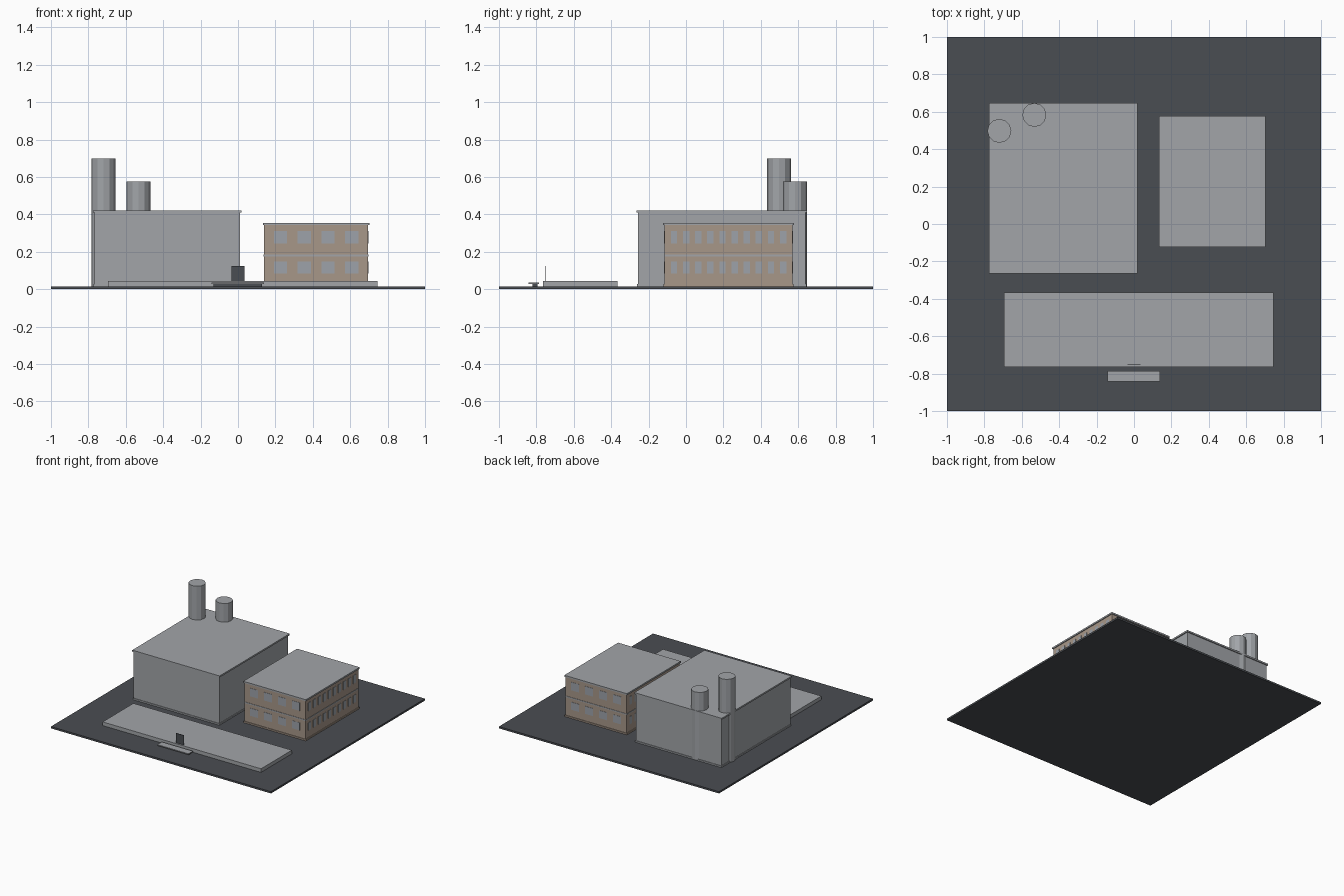
import bpy

cube = bpy.data.objects.get("Cube")
if cube:
    bpy.data.objects.remove(cube, do_unlink=True)


def material(name, rgb):
    m = bpy.data.materials.new(name)
    m.use_nodes = True
    m.diffuse_color = (*rgb, 1)
    m.node_tree.nodes["Principled BSDF"].inputs["Base Color"].default_value = (*rgb, 1)
    return m


CONCRETE = material("concrete grey", (0.36, 0.375, 0.395))
ASPHALT = material("dark asphalt", (0.068, 0.074, 0.084))
BRICK = material("tan brick", (0.39, 0.31, 0.25))
GLASS = material("window grey", (0.34, 0.365, 0.40))

GROUND = 0.015


def box(name, x, y, z, mat):
    """Box from (min, max) pairs along each axis."""
    bpy.ops.mesh.primitive_cube_add(size=1, location=[sum(p) / 2 for p in (x, y, z)])
    ob = bpy.context.object
    ob.name = name
    ob.scale = [p[1] - p[0] for p in (x, y, z)]
    bpy.ops.object.transform_apply(location=False, rotation=False, scale=True)
    ob.data.materials.append(mat)
    return ob


def grow(span, d):
    return (span[0] - d, span[1] + d)


def building(name, x, y, top, mat, lip):
    """Walls with a slightly wider plinth and flat roof slab."""
    box(name + "_walls", x, y, (GROUND, top - 0.01), mat)
    box(name + "_plinth", grow(x, 0.005), grow(y, 0.005), (GROUND, GROUND + 0.012), mat)
    box(name + "_roof", grow(x, lip), grow(y, lip), (top - 0.013, top), CONCRETE)


# Ground and forecourt
box("ground", (-1, 1), (-1, 1), (0, GROUND), ASPHALT)
box("forecourt_platform", (-0.695, 0.745), (-0.765, -0.365), (GROUND, 0.045), CONCRETE)
box("entrance_panel", (-0.035, 0.035), (-0.754, -0.75), (0.045, 0.125), ASPHALT)
box("entrance_bench_top", (-0.143, 0.14), (-0.843, -0.785), (0.028, 0.036), CONCRETE)
box("entrance_bench_base", (-0.13, 0.127), (-0.82, -0.795), (GROUND, 0.028), ASPHALT)

# Main hall and office
building("hall", (-0.768, 0.01), (-0.257, 0.638), 0.422, CONCRETE, 0.008)
OX, OY = (0.14, 0.695), (-0.115, 0.57)
building("office", OX, OY, 0.355, BRICK, 0.007)
box("office_string_course", grow(OX, 0.003), grow(OY, 0.003), (0.176, 0.186), CONCRETE)

# Office windows: thin plates on all four sides, two storeys
for storey, z in (("lower", (0.085, 0.148)), ("upper", (0.245, 0.312))):
    for i in range(4):
        c = sum(OX) / 2 + (i - 1.5) * 0.127
        for side, y in (("front", OY[0]), ("back", OY[1])):
            box(f"{side}_{storey}_window_{i}", grow((c, c), 0.035), grow((y, y), 0.002), z, GLASS)
    for i in range(10):
        c = sum(OY) / 2 + (i - 4.5) * 0.0648
        for side, x in (("right", OX[0]), ("left", OX[1])):
            box(f"{side}_{storey}_window_{i}", grow((x, x), 0.002), grow((c, c), 0.017), z, GLASS)

# Faceted chimneys running from the ground up through the roof
for name, x, y, top in (("tall_chimney", -0.72, 0.498, 0.70), ("short_chimney", -0.533, 0.583, 0.575)):
    bpy.ops.mesh.primitive_cylinder_add(vertices=12, radius=0.064, depth=top - GROUND,
                                        location=(x, y, (top + GROUND) / 2))
    bpy.context.object.name = name
    bpy.context.object.data.materials.append(CONCRETE)
